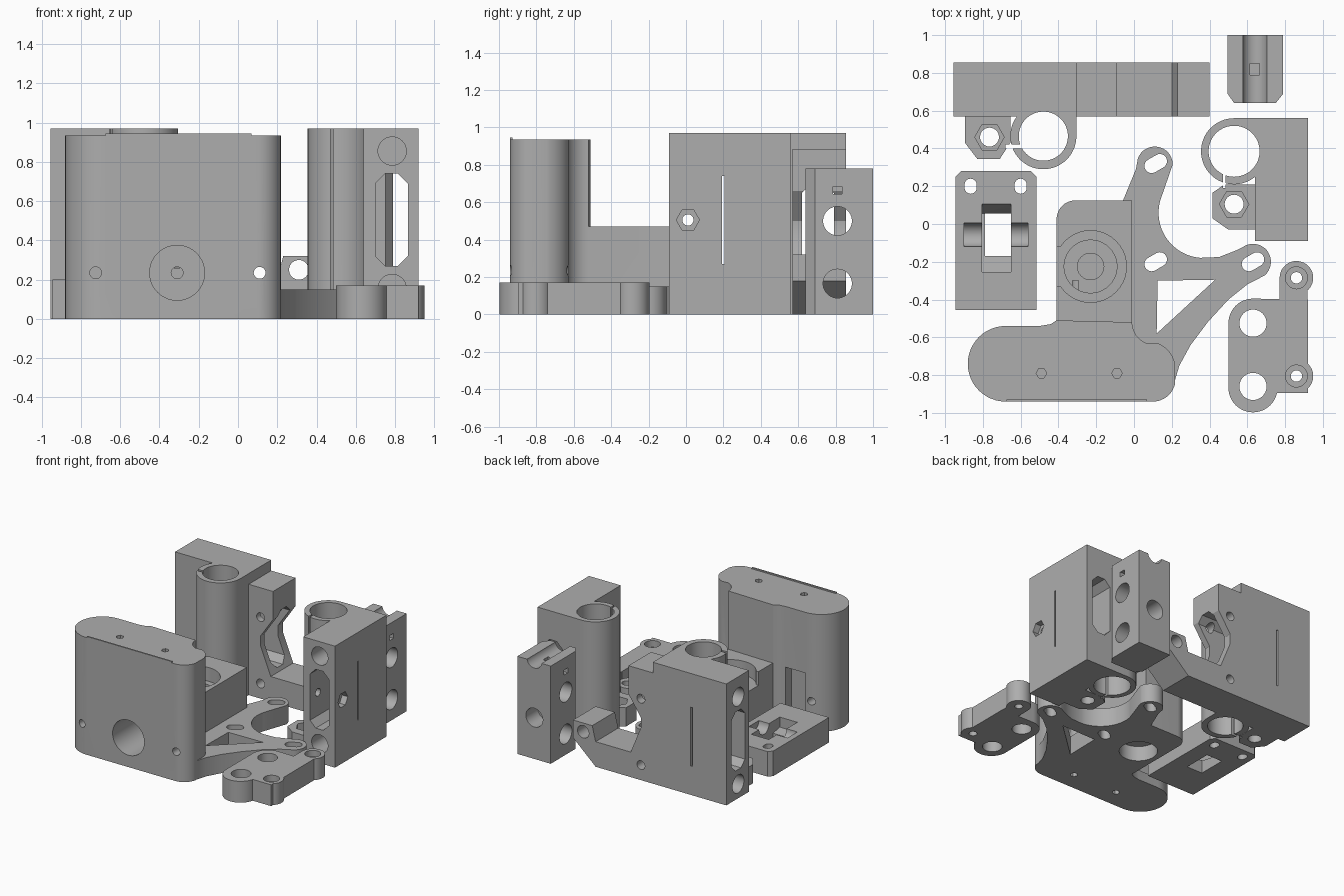
import bpy, bmesh, math
from mathutils import Vector

cube = bpy.data.objects.get("Cube")
if cube:
    bpy.data.objects.remove(cube, do_unlink=True)

grey = bpy.data.materials.new("plain_grey")
grey.use_nodes = True
colour = (0.42, 0.42, 0.42, 1)
grey.diffuse_color = colour
grey.node_tree.nodes["Principled BSDF"].inputs["Base Color"].default_value = colour


def prism(pts, axis, lo, hi):
    """Extrude a profile along an axis: z uses (x, y), y uses (x, z), x uses (y, z)."""
    def place(p, h):
        return {"z": (p[0], p[1], h), "y": (p[0], h, p[1]), "x": (h, p[0], p[1])}[axis]
    bm = bmesh.new()
    base = bm.faces.new([bm.verts.new(place(p, lo)) for p in pts])
    out = bmesh.ops.extrude_face_region(bm, geom=[base])
    move = Vector(place((0, 0), hi - lo))
    bmesh.ops.translate(bm, vec=move, verts=[g for g in out["geom"] if isinstance(g, bmesh.types.BMVert)])
    bmesh.ops.recalc_face_normals(bm, faces=bm.faces)
    mesh = bpy.data.meshes.new("solid")
    bm.to_mesh(mesh)
    bm.free()
    ob = bpy.data.objects.new("solid", mesh)
    bpy.context.collection.objects.link(ob)
    return ob


def arc(u, v, r, a0=0, a1=360, n=40):
    count = n if a1 - a0 == 360 else n + 1
    return [(u + r * math.cos(math.radians(a0 + (a1 - a0) * i / n)),
             v + r * math.sin(math.radians(a0 + (a1 - a0) * i / n))) for i in range(count)]


def rod(u, v, r, axis, lo, hi, n=40):
    return prism(arc(u, v, r, n=n), axis, lo, hi)


def box(x0, x1, y0, y1, z0, z1):
    return prism([(x0, y0), (x1, y0), (x1, y1), (x0, y1)], "z", z0, z1)


def octagon(u0, u1, v0, v1, c):
    return [(u0 + c, v0), (u1 - c, v0), (u1, v0 + c), (u1, v1 - c),
            (u1 - c, v1), (u0 + c, v1), (u0, v1 - c), (u0, v0 + c)]


def slot(x, y, half, r, turn):
    """Slanted rounded slot outline."""
    a = math.radians(turn)
    dx, dy = half * math.cos(a), half * math.sin(a)
    return arc(x + dx, y + dy, r, turn - 90, turn + 90, 12) + arc(x - dx, y - dy, r, turn + 90, turn + 270, 12)


def part(name, solids, cutters=()):
    """Fuse the solids, cut the cutters away and finish the part."""
    body = solids[0]
    tools = [(s, "UNION") for s in solids[1:]] + [(c, "DIFFERENCE") for c in cutters]
    for tool, mode in tools:
        tool.hide_render = True
        mod = body.modifiers.new(mode, "BOOLEAN")
        mod.object, mod.operation, mod.solver = tool, mode, "EXACT"
    bpy.context.view_layer.update()
    done = bpy.data.meshes.new_from_object(body.evaluated_get(bpy.context.evaluated_depsgraph_get()))
    body.modifiers.clear()
    body.data = done
    for tool, _ in tools:
        bpy.data.objects.remove(tool, do_unlink=True)
    body.name = done.name = name
    done.materials.clear()
    done.materials.append(grey)
    bpy.ops.object.select_all(action="DESELECT")
    body.select_set(True)
    bpy.context.view_layer.objects.active = body
    bpy.ops.object.shade_smooth_by_angle(angle=math.radians(30))


TOP = 0.97

# Rear end block: notched profile, bearing sleeve and nut boss
end_profile = [(-.955, 0), (.2, 0), (.4, .18), (.4, .32), (.23, .32), (.2, .2), (-.11, .2), (-.2, .42),
               (-.2, .5), (-.09, .66), (-.09, .885), (-.305, .885), (-.305, TOP), (-.955, TOP)]
boss = [(-.895, .6), (-.895, .43), (-.83, .345), (-.71, .345), (-.655, .43), (-.655, .6)]
part("rear_end_block",
     [prism(end_profile, "y", .57, .855), rod(-.48, .465, .175, "z", 0, TOP, 64),
      box(-.48, -.305, .465, .6, 0, TOP), prism(boss, "z", 0, .15)],
     [rod(-.48, .465, .13, "z", -.1, 1.1, 64), box(-.68, -.58, .4, .42, -.1, 1.1),
      rod(-.765, .46, .05, "z", -.1, .3), rod(-.765, .46, .078, "z", .06, .3, 6),
      prism(octagon(.62, .79, .23, .70, .05), "x", -1.1, .1),
      rod(.705, .115, .072, "x", -1.1, -.4), rod(.705, .81, .072, "x", -1.1, -.4),
      box(-.655, -.64, .5, .9, .23, .70),
      rod(.31, .25, .05, "y", .5, .9), rod(-.2, .65, .035, "y", .5, .9),
      rod(-.2, .12, .035, "y", .5, .9)])

# Side end block: upright box with sleeve and nut boss
side_boss = [(.66, .21), (.48, .21), (.415, .165), (.415, .03), (.5, -.03), (.66, -.03)]
part("side_end_block",
     [box(.64, .92, -.09, .56, 0, TOP), rod(.53, .385, .175, "z", 0, TOP, 64),
      box(.53, .66, .385, .56, 0, TOP), prism(side_boss, "z", 0, .15)],
     [rod(.53, .385, .135, "z", -.1, 1.1, 64), box(.47, .485, .19, .3, -.1, 1.1),
      rod(.53, .105, .05, "z", -.1, .3), rod(.53, .105, .078, "z", .06, .3, 6),
      prism(octagon(.70, .865, .27, .74, .05), "y", -.2, .7),
      rod(.785, .855, .072, "y", -.2, .5), rod(.785, .155, .072, "y", -.2, .5),
      box(.6, 1, .193, .207, .27, .74),
      rod(.01, .505, .03, "x", .6, 1), rod(.01, .505, .062, "x", .87, 1, 6)])

# Rear clamp with a rounded groove on top
clamp = [(.495, 1), (.495, .69), (.53, .64), (.75, .64), (.79, .69), (.79, 1)]
part("rear_clamp", [prism(clamp, "z", 0, .78)],
     [rod(.64, .79, .065, "y", .5, 1.1),
      prism([(.6, .745), (.64, .79), (.6, .83)], "x", .4, .9),
      rod(.81, .5, .077, "x", .4, .9), rod(.81, .165, .077, "x", .4, .9),
      rod(.64, .33, .075, "y", .85, 1.1), box(.4, .9, .785, .835, .645, .685),
      box(.615, .665, .79, .85, .6, .9)])

# Cross-slotted block on the right side
part("slotted_block", [prism(octagon(-.945, -.515, -.455, .28, .03), "z", 0, .2),
                       box(-.945, -.515, -.455, .2, 0, .2)],
     [box(-.79, -.65, -.17, .055, -.1, .3),
      prism([(-.255, .12), (.055, .06), (.14, .3), (-.255, .3)], "x", -.805, -.65),
      rod(-.057, .2, .0625, "x", -.9, -.56),
      prism(slot(-.865, .2, .008, .032, 90), "z", -.1, .3),
      prism(slot(-.6, .2, .008, .032, 90), "z", -.1, .3)])

# Front drive housing
housing = (arc(-.68, -.74, .2, 90, 270, 24) + arc(.1, -.82, .12, 270, 345, 10)
           + arc(.07, -.77, .15, 10, 70, 10) + arc(.11, -.52, .12, 250, 180, 10)
           + [(-.41, -.51), (-.44, -.53), (-.5, -.54)])
rear_box = [(-.41, -.6), (-.01, -.6), (-.01, .125)] + arc(-.31, .025, .1, 90, 180, 10)

# Curved arms joined to the housing, with a triangular opening
arms = ([(-.1, -.7), (-.1, .1), (-.06, .12), (.01, .29)] + arc(.11, .315, .095, 160, 0, 16)
        + arc(.37, .06, .24, 165, 265, 16) + [(.45, -.175), (.54, -.14)]
        + arc(.63, -.2, .095, 110, -50, 16)
        + [(.6, -.32), (.5, -.4), (.39, -.52), (.3, -.64), (.24, -.75), (.21, -.85), (.1, -.85)])
triangle = [(.125, -.3), (.43, -.295), (.12, -.58)]

part("drive_housing",
     [prism(housing, "z", 0, .935), prism(rear_box, "z", 0, .47), prism(arms, "z", 0, .15),
      box(-.675, .07, -.94, -.928, .9, .945)],
     [prism(triangle, "z", -.1, .3)]
     + [prism(slot(x, y, .025, .038, 30), "z", -.1, .3) for x, y in ((.115, .32), (.115, -.2), (.63, -.2))]
     + [rod(-.23, -.225, .19, "z", .36, .6), rod(-.23, -.225, .14, "z", .26, .6),
        rod(-.23, -.225, .07, "z", .2, .6), rod(-.23, -.225, .14, "z", -.1, .12),
        box(-.5, -.36, -.33, -.12, .36, .6),
        rod(-.31, .235, .14, "y", -1, -.62), rod(-.31, .235, .03, "y", -.7, -.3)]
     + [rod(x, .235, .03, "y", -1, -.4) for x in (-.725, .11)]
     + [rod(x, -.79, .028, "z", z0, z1, 6) for x in (-.49, -.09) for z0, z1 in ((-.1, .1), (.8, 1.1))]
     + [box(-.68, -.5, -.62, -.5, .08, .45)])

# Front idler plate with two large bores and two counterbored ears
part("idler_plate",
     [prism([(.5, -.86), (.63, -.895), (.92, -.895), (.92, -.4), (.63, -.395), (.5, -.525)], "z", 0, .17)]
     + [rod(.63, y, .1301, "z", 0, .17, 48) for y in (-.5251, -.867)]
     + [rod(.86, y, .089, "z", 0, .17) for y in (-.285, -.805)]
     + [box(.77, .919, -.45, -.29, 0, .17)],
     [rod(.63, y, .072, "z", -.1, .3) for y in (-.525, -.86)]
     + [rod(.86, y, r, "z", z, .3) for y in (-.285, -.805) for r, z in ((.03, -.1), (.058, .12))])
